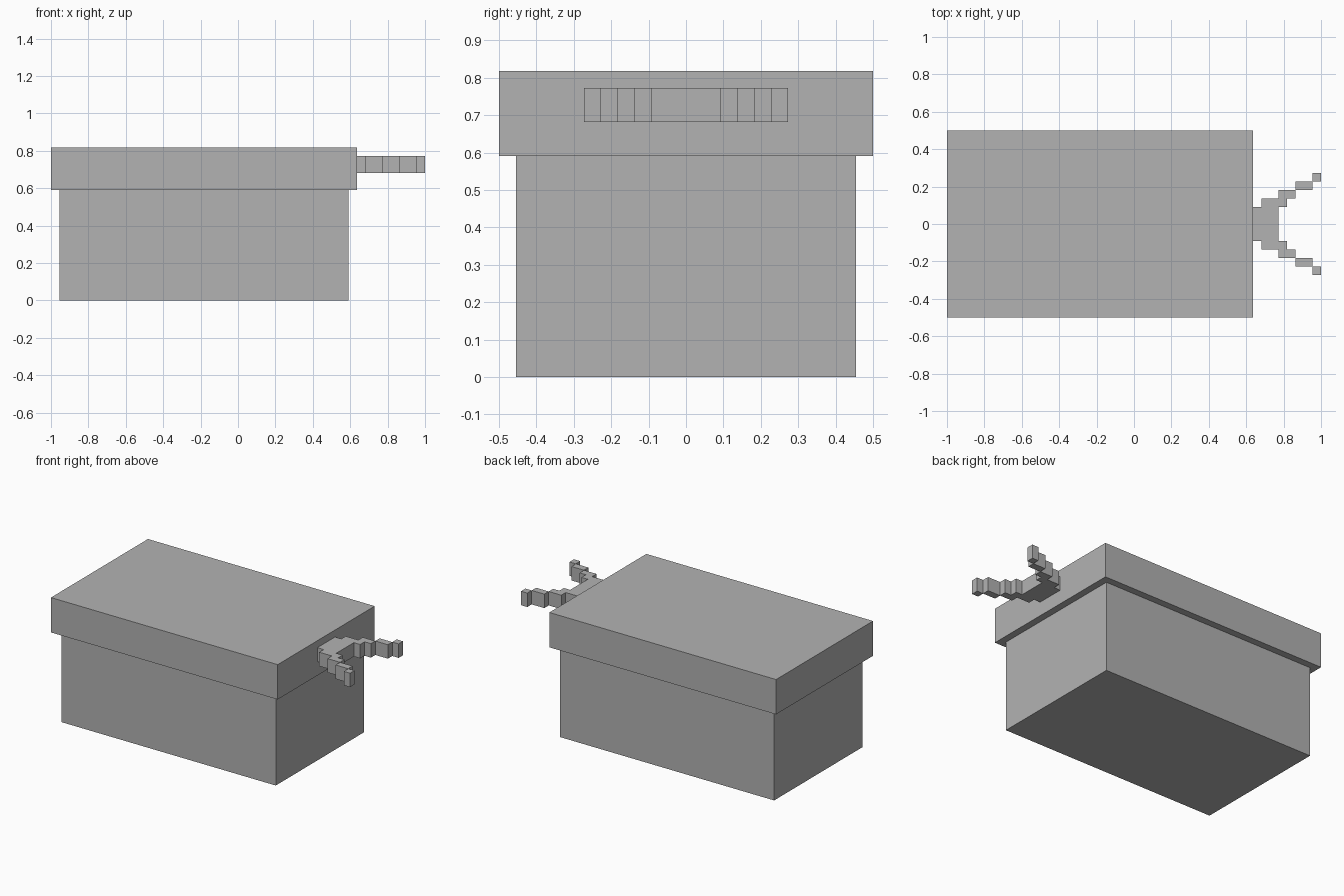
import bpy
import bmesh
from mathutils import Matrix, Vector

U = 1 / 22  # modelling unit: every part sits on this grid

cube = bpy.data.objects.get("Cube")
if cube:
    bpy.data.objects.remove(cube, do_unlink=True)

grey = bpy.data.materials.new("plain_grey")
grey.use_nodes = True
colour = (0.448, 0.448, 0.448, 1)
grey.diffuse_color = colour
grey.node_tree.nodes["Principled BSDF"].inputs["Base Color"].default_value = colour


def add_box(bm, low, high):
    """Add a box between two corners given in grid units."""
    low, high = Vector(low) * U, Vector(high) * U
    size = Matrix.Diagonal((*(high - low), 1))
    bmesh.ops.create_cube(bm, size=1, matrix=Matrix.Translation((low + high) / 2) @ size)


def make_part(name, boxes):
    bm = bmesh.new()
    for low, high in boxes:
        add_box(bm, low, high)
    mesh = bpy.data.meshes.new(name)
    bm.to_mesh(mesh)
    bm.free()
    mesh.materials.append(grey)
    part = bpy.data.objects.new(name, mesh)
    bpy.context.collection.objects.link(part)
    return part


# Box body and overhanging lid
make_part("box_body", [((-21, -10, 0), (13, 10, 13))])
make_part("box_lid", [((-22, -11, 13), (14, 11, 18))])

# Forked tongue: solid root
BOTTOM, TOP = 15, 17
make_part("tongue_root", [((14, -2, BOTTOM), (15, 2, TOP)),
                          ((15, -3, BOTTOM), (17, 3, TOP))])

# Stepped prongs: x start, x end, inner y, outer y
STEPS = [(17, 18, 2, 4), (18, 19, 3, 4), (19, 21, 4, 5), (21, 22, 5, 6)]
make_part("left_prong", [((a, c, BOTTOM), (b, d, TOP)) for a, b, c, d in STEPS])
make_part("right_prong", [((a, -d, BOTTOM), (b, -c, TOP)) for a, b, c, d in STEPS])
